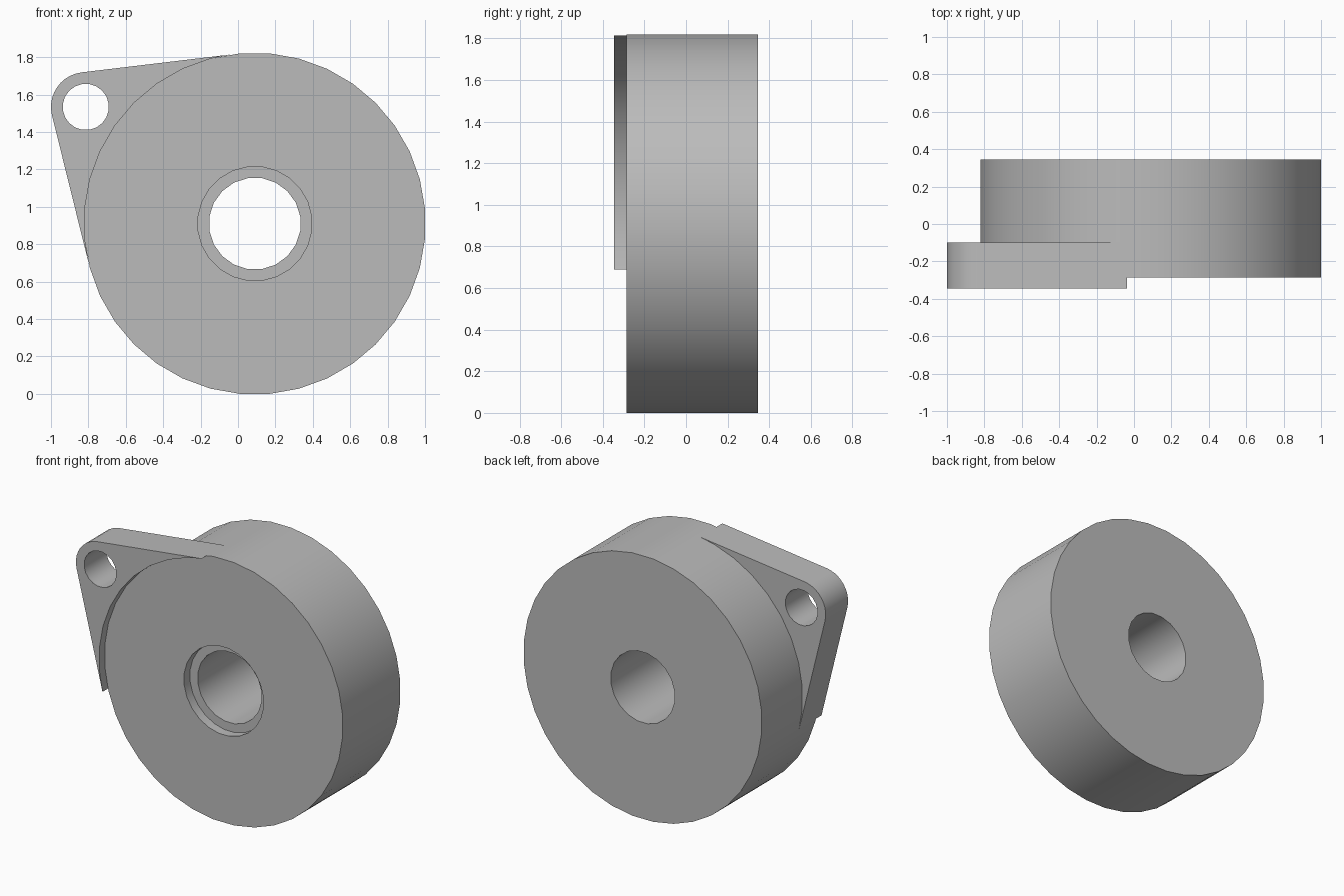
import bpy
import bmesh
from math import cos, sin, radians, pi

cube = bpy.data.objects.get("Cube")
if cube:
    bpy.data.objects.remove(cube, do_unlink=True)

grey = bpy.data.materials.new("plain grey")
grey.use_nodes = True
colour = (0.5, 0.5, 0.5, 1)
grey.diffuse_color = colour
grey.node_tree.nodes["Principled BSDF"].inputs["Base Color"].default_value = colour

DISC, RADIUS = (0.09, 0.91), 0.91
EAR, EAR_RADIUS = (-0.814, 1.534), 0.186
FRONT, BACK = -0.285, 0.345


def polar(centre, radius, degrees):
    a = radians(degrees)
    return centre[0] + radius * cos(a), centre[1] + radius * sin(a)


def circle(centre, radius, sides):
    """Regular outline with flats facing the axes, sized across the flats."""
    outer = radius / cos(pi / sides)
    return [polar(centre, outer, 360 * (i + 0.5) / sides) for i in range(sides)]


def prism(name, outline, y0, y1):
    """Extrude an (x, z) outline along y."""
    bm = bmesh.new()
    face = bm.faces.new([bm.verts.new((x, y0, z)) for x, z in outline])
    side = bmesh.ops.extrude_face_region(bm, geom=[face])["geom"]
    moved = [v for v in side if isinstance(v, bmesh.types.BMVert)]
    bmesh.ops.translate(bm, verts=moved, vec=(0, y1 - y0, 0))
    bmesh.ops.recalc_face_normals(bm, faces=bm.faces)
    mesh = bpy.data.meshes.new(name)
    bm.to_mesh(mesh)
    bm.free()
    mesh.materials.append(grey)
    ob = bpy.data.objects.new(name, mesh)
    bpy.context.collection.objects.link(ob)
    return ob


def finish(ob, cutters):
    """Cut the holes, then smooth the curved walls."""
    bpy.ops.object.select_all(action="DESELECT")
    ob.select_set(True)
    bpy.context.view_layer.objects.active = ob
    for cutter in cutters:
        cutter.hide_render = True
        mod = ob.modifiers.new("hole", "BOOLEAN")
        mod.operation = "DIFFERENCE"
        mod.solver = "EXACT"
        mod.object = cutter
        bpy.ops.object.modifier_apply(modifier=mod.name)
        bpy.data.objects.remove(cutter, do_unlink=True)
    bpy.ops.object.shade_smooth_by_angle(angle=radians(30))


# Thick disc with a through bore and a shallow front recess
disc = prism("disc", circle(DISC, RADIUS, 36), FRONT, BACK)
finish(disc, [
    prism("bore_cutter", circle(DISC, 0.243, 20), -0.6, 0.6),
    prism("recess_cutter", circle(DISC, 0.303, 24), -0.6, FRONT + 0.065),
])

# Ear: rounded tip, straight tangent edges and an inner edge on the disc rim
tip = [polar(EAR, EAR_RADIUS, 97 + 97 * i / 10) for i in range(11)]
rim_angles = [194] + list(range(185, 104, -10)) + [98]
rim = [polar(DISC, RADIUS / cos(pi / 36), a) for a in rim_angles]
ear = prism("mounting_ear", tip + rim, -0.345, -0.1)
finish(ear, [prism("ear_hole_cutter", circle(EAR, 0.122, 20), -0.6, 0.6)])
